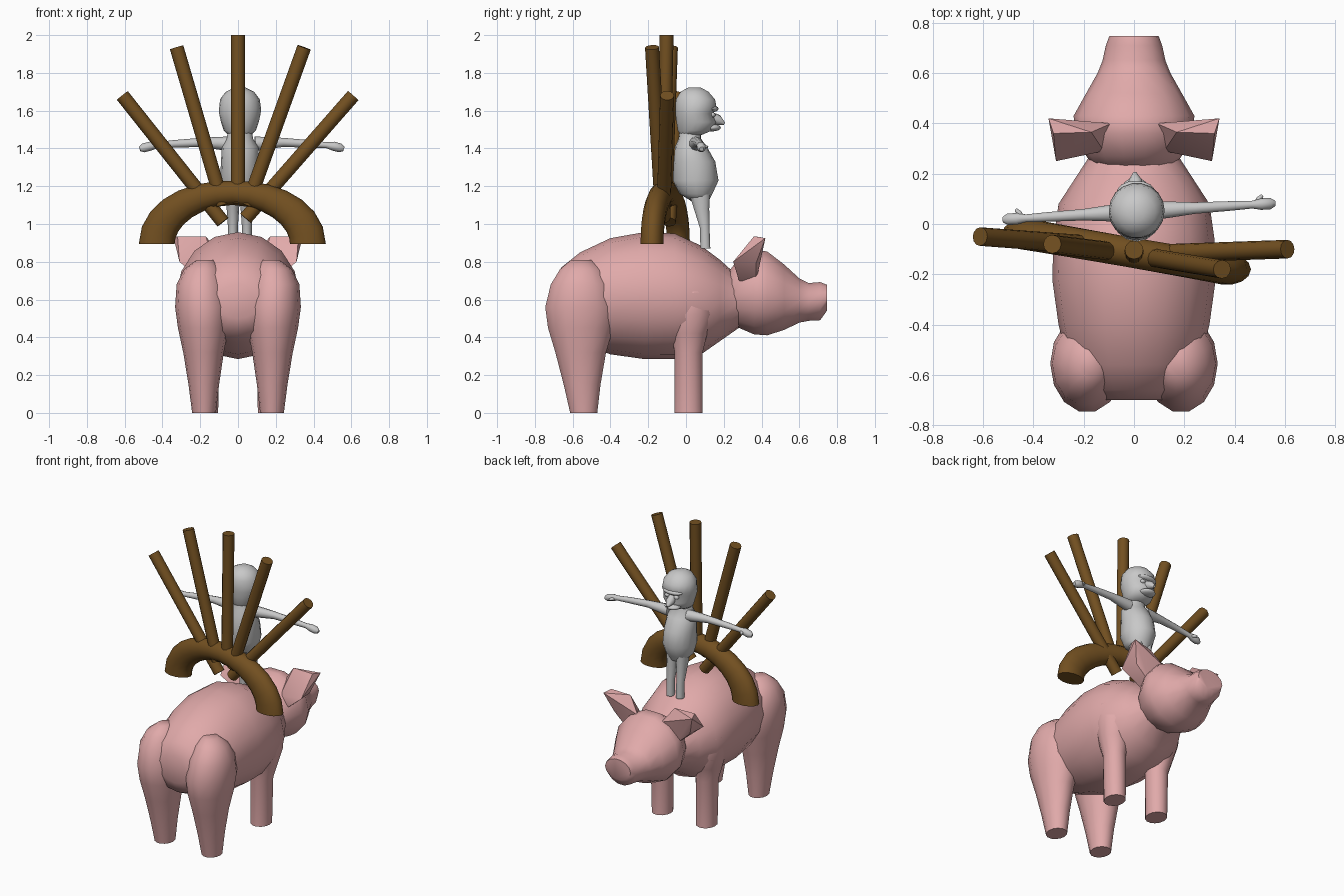
import bpy, bmesh, math
from mathutils import Vector as V

if "Cube" in bpy.data.objects:
    bpy.data.objects.remove(bpy.data.objects["Cube"])


def material(name, rgb):
    m = bpy.data.materials.new(name)
    m.diffuse_color = (*rgb, 1)
    m.use_nodes = True
    m.node_tree.nodes["Principled BSDF"].inputs["Base Color"].default_value = m.diffuse_color
    return m


PINK = material("pink_skin", (0.75, 0.40, 0.40))
BROWN = material("brown_wood", (0.17, 0.08, 0.015))
GREY = material("light_grey", (0.58, 0.58, 0.58))


def finish(name, bm, mat, angle=50):
    bmesh.ops.recalc_face_normals(bm, faces=bm.faces)
    me = bpy.data.meshes.new(name)
    bm.to_mesh(me)
    bm.free()
    me.materials.append(mat)
    ob = bpy.data.objects.new(name, me)
    bpy.context.collection.objects.link(ob)
    bpy.ops.object.select_all(action='DESELECT')
    ob.select_set(True)
    bpy.context.view_layer.objects.active = ob
    bpy.ops.object.shade_smooth_by_angle(angle=math.radians(angle))
    return ob


def loft(name, rings, mat, n=14):
    """Skin elliptical rings given as (centre, half axis u, half axis v)."""
    bm = bmesh.new()
    loops = []
    for c, u, v in rings:
        loops.append([bm.verts.new(c + u * math.cos(2 * math.pi * i / n) + v * math.sin(2 * math.pi * i / n))
                      for i in range(n)])
    for a, b in zip(loops, loops[1:]):
        for i in range(n):
            j = (i + 1) % n
            bm.faces.new((a[i], a[j], b[j], b[i]))
    bm.faces.new(loops[0])
    bm.faces.new(loops[-1])
    return finish(name, bm, mat)


def along_y(name, rows, mat, n=14):
    """Rows: y, half width, bottom z, top z."""
    loft(name, [(V((0, y, (a + b) / 2)), V((w, 0, 0)), V((0, 0, (b - a) / 2))) for y, w, a, b in rows], mat, n)


def along_z(name, rows, mat, n=14):
    """Rows: z, x low, x high, y low, y high."""
    loft(name, [(V(((x0 + x1) / 2, (y0 + y1) / 2, z)), V(((x1 - x0) / 2, 0, 0)), V((0, (y1 - y0) / 2, 0)))
                for z, x0, x1, y0, y1 in rows], mat, n)


def tube(name, pts, mat, n=12):
    """Points: x, y, z, radius."""
    rings = []
    for i, p in enumerate(pts):
        t = (V(pts[min(i + 1, len(pts) - 1)][:3]) - V(pts[max(i - 1, 0)][:3])).normalized()
        u = t.cross(V((0, 1, 0))).normalized()
        rings.append((V(p[:3]), u * p[3], t.cross(u) * p[3]))
    loft(name, rings, mat, n)


def ball(name, c, r, mat):
    bm = bmesh.new()
    bmesh.ops.create_uvsphere(bm, u_segments=14, v_segments=8, radius=1)
    for v in bm.verts:
        v.co = V((c[0] + v.co.x * r[0], c[1] + v.co.y * r[1], c[2] + v.co.z * r[2]))
    finish(name, bm, mat, 60)


# Pig body and head
along_y("pig_body", [(-.70, .12, .50, .68), (-.66, .20, .42, .77), (-.56, .26, .37, .85), (-.40, .30, .31, .925),
                     (-.22, .325, .285, .957), (-.06, .32, .285, .95), (.08, .30, .31, .885),
                     (.18, .235, .38, .81), (.28, .17, .45, .72), (.36, .14, .48, .70)], PINK, 16)
along_y("pig_head", [(.21, .14, .50, .73), (.27, .19, .45, .81), (.36, .235, .41, .87), (.43, .24, .405, .86),
                     (.52, .19, .435, .79), (.60, .145, .475, .715), (.65, .125, .485, .69),
                     (.71, .112, .488, .695), (.747, .098, .54, .68)], PINK, 14)

for s, side in ((-1, "left"), (1, "right")):
    # Hind leg with thigh, then front leg
    def leg(name, rows):
        along_z(name, [(z, *sorted((s * a, s * b)), c, d) for z, a, b, c, d in rows], PINK, 14)
    leg(f"{side}_hind_leg", [(0, .117, .243, -.615, -.468), (.15, .10, .262, -.65, -.45), (.32, .075, .29, -.695, -.42),
                             (.45, .05, .318, -.735, -.38), (.56, .04, .333, -.75, -.36),
                             (.68, .06, .325, -.72, -.39), (.76, .09, .285, -.67, -.44), (.81, .13, .22, -.61, -.50)])
    leg(f"{side}_front_leg", [(0, .105, .235, -.062, .09), (.32, .10, .245, -.062, .09), (.42, .09, .275, -.08, .115),
                              (.52, .09, .30, -.10, .15), (.64, .12, .30, -.07, .14), (.72, .15, .26, -.02, .10)])
    # Flared ear
    bm = bmesh.new()
    for p in ((.09, .40, .83), (.12, .29, .76), (.19, .28, .70), (.18, .37, .69), (.17, .365, .935),
              (.34, .42, .925), (.31, .25, .80), (.29, .37, .79), (.32, .36, .935)):
        bm.verts.new((s * p[0], p[1], p[2]))
    hull = bmesh.ops.convex_hull(bm, input=bm.verts)
    loose = [v for v in bm.verts if not v.link_faces]
    bmesh.ops.delete(bm, geom=loose, context='VERTS')
    finish(f"{side}_ear", bm, PINK, 35)

# Wooden arch, thicker and skewed at its ends
rings = []
for i in range(15):
    t = math.pi * i / 14
    c, k = math.cos(t), math.sin(t)
    normal = V((.265 * c, 0, .40 * k)).normalized()
    r = .064 + .031 * abs(c) ** 1.5
    rings.append((V((-.03 + .40 * c, -.11 - .07 * c, .895 + .27 * k)), normal * r, V((0, .062, 0))))
loft("wooden_arch", rings, BROWN, 14)

# Fan of wooden sticks: base point and tip
for i, (a, b) in enumerate((((-.08, -.09, 1.01), (-.612, -.05, 1.68)),
                            ((-.08, -.11, 1.10), (-.325, -.08, 1.935)),
                            ((0, -.12, 1.11), (0, -.103, 2.0)),
                            ((.05, -.13, 1.10), (.35, -.18, 1.935)),
                            ((.04, -.12, 1.03), (.61, -.10, 1.68)))):
    tube(f"stick_{i + 1}", [(*a, .037), (*b, .037)], BROWN, 12)

# Standing figure: torso and head
along_z("figure_torso", [(1.12, -.04, .06, .03, .12), (1.16, -.08, .10, -.035, .14), (1.23, -.095, .115, -.07, .172),
                         (1.33, -.09, .112, -.065, .155), (1.41, -.085, .107, -.058, .11),
                         (1.45, -.06, .08, -.04, .08), (1.52, -.05, .07, -.03, .08)], GREY, 16)
along_z("figure_head", [(1.47, -.05, .07, -.03, .08), (1.495, -.075, .095, -.045, .14), (1.54, -.09, .11, -.052, .16),
                        (1.585, -.10, .12, -.058, .145), (1.61, -.10, .122, -.058, .165), (1.66, -.095, .115, -.055, .155),
                        (1.70, -.065, .085, -.03, .12), (1.722, -.02, .04, .01, .08)], GREY, 18)
tube("figure_nose", [(.01, .12, 1.57, .028), (.005, .17, 1.55, .028), (.003, .203, 1.53, .008)], GREY, 10)
ball("figure_mouth", (.005, .135, 1.51), (.055, .05, .02), GREY)
ball("figure_brow", (.008, .13, 1.61), (.075, .042, .02), GREY)

for s, side in ((-1, "left"), (1, "right")):
    x, y = .01, .05
    ball(f"figure_{side}_eye", (x + s * .035, .14, 1.578), (.018, .016, .014), GREY)
    # Leg with foot
    lx = x + s * .037
    along_z(f"figure_{side}_leg", [(.87, lx - .026, lx + .026, .075, .13), (.98, lx - .026, lx + .026, .072, .126),
                                   (1.08, lx - .033, lx + .033, .04, .125), (1.20, lx - .04, lx + .04, 0, .13)], GREY, 10)
    # Outstretched arm, hand and thumb
    def arm(d):
        return x + s * d + .01, y + s * d * .06
    path = ((.07, 1.425, .038), (.13, 1.428, .033), (.22, 1.432, .024), (.36, 1.424, .02), (.45, 1.417, .016),
            (.485, 1.412, .024), (.52, 1.403, .024), (.54, 1.397, .012))
    tube(f"figure_{side}_arm", [(*arm(d), z, r) for d, z, r in path], GREY, 10)
    hx, hy = arm(.465)
    tube(f"figure_{side}_thumb", [(hx, hy, 1.413, .012), (hx + s * .012, hy + .022, 1.411, .011),
                                  (hx + s * .025, hy + .036, 1.408, .006)], GREY, 8)
